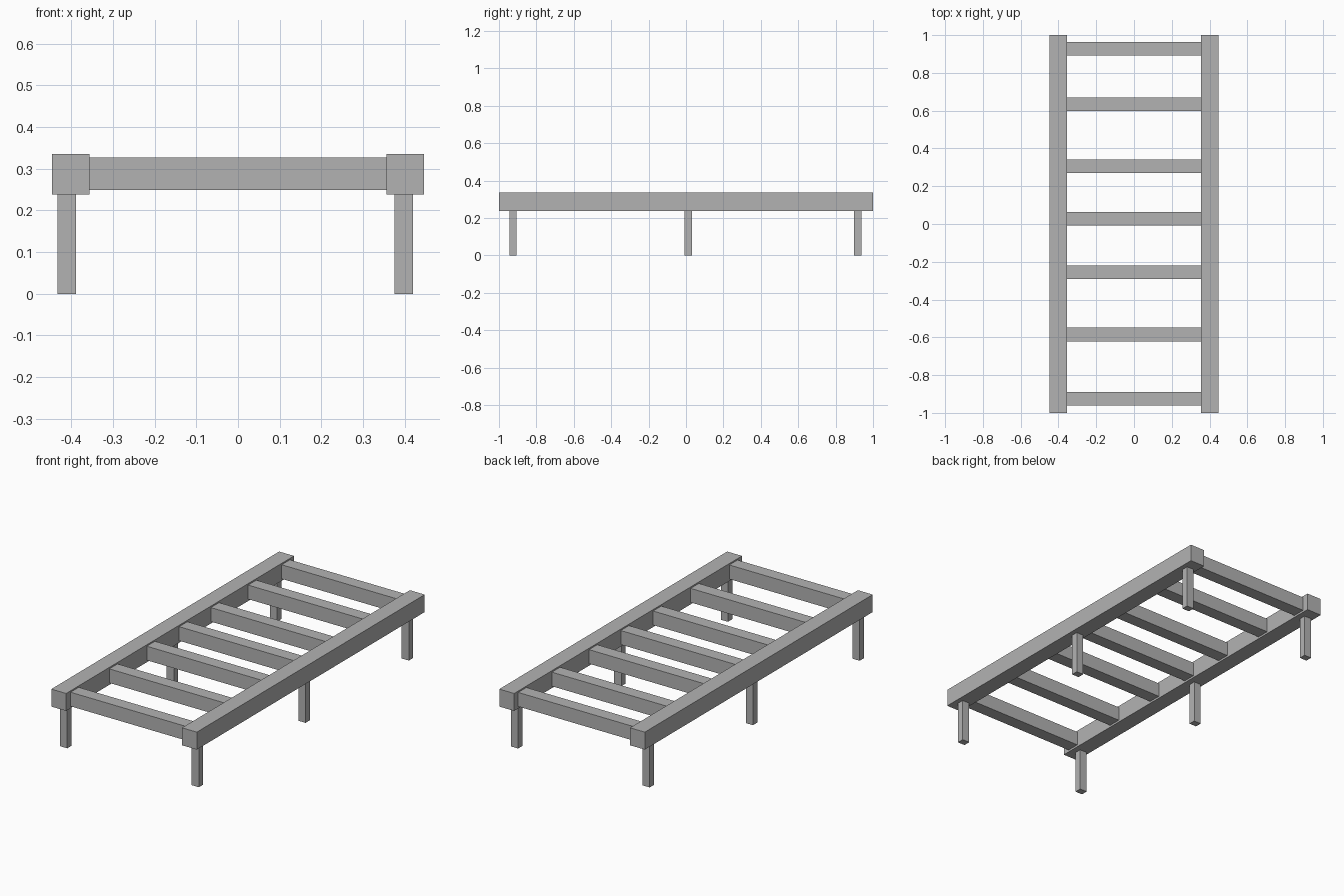
import bpy

default_cube = bpy.data.objects.get("Cube")
if default_cube:
    bpy.data.objects.remove(default_cube, do_unlink=True)

grey = bpy.data.materials.new("plain grey")
grey.use_nodes = True
colour = (0.45, 0.45, 0.45, 1)
grey.diffuse_color = colour
grey.node_tree.nodes["Principled BSDF"].inputs["Base Color"].default_value = colour


def beam(name, x, y, z):
    """Square-edged beam spanning the given (low, high) ranges."""
    spans = (x, y, z)
    bpy.ops.mesh.primitive_cube_add(size=1, location=[(a + b) / 2 for a, b in spans])
    obj = bpy.context.object
    obj.name = name
    obj.scale = [b - a for a, b in spans]
    bpy.ops.object.transform_apply(location=False, rotation=False, scale=True)
    obj.data.materials.append(grey)
    return obj


# Long side rails
RAIL_INNER, RAIL_OUTER = 0.356, 0.447
RAIL_BOTTOM = 0.238
beam("left_rail", (RAIL_INNER, RAIL_OUTER), (-1, 1), (RAIL_BOTTOM, 0.335))
beam("right_rail", (-RAIL_OUTER, -RAIL_INNER), (-1, 1), (RAIL_BOTTOM, 0.335))

# Cross slats between the rails
for i, y in enumerate((-0.925, -0.585, -0.256, 0.028, 0.306, 0.633, 0.928)):
    beam(f"slat_{i + 1}", (-RAIL_INNER, RAIL_INNER),
         (y - 0.036, y + 0.036), (0.249, 0.327))

# Three legs under each rail
for side, x in (("left", 0.398), ("right", -0.411)):
    for place, y in (("front", -0.924), ("middle", 0.012), ("back", 0.918)):
        beam(f"{side}_{place}_leg", (x - 0.022, x + 0.022),
             (y - 0.019, y + 0.019), (0, RAIL_BOTTOM))
